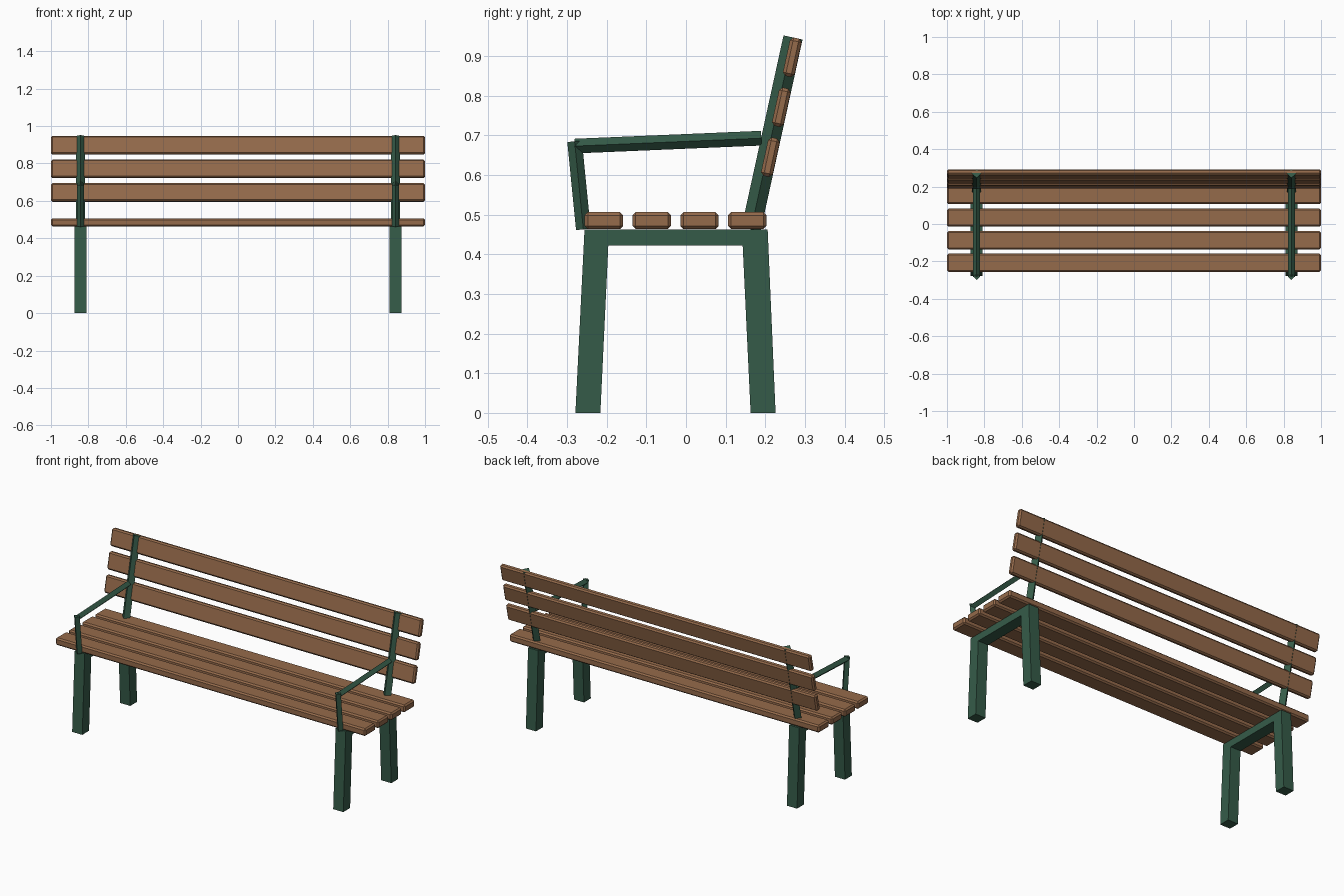
import bpy, bmesh, math
from mathutils import Matrix, Vector

if "Cube" in bpy.data.objects:
    bpy.data.objects.remove(bpy.data.objects["Cube"], do_unlink=True)


def material(name, rgb):
    mat = bpy.data.materials.new(name)
    mat.use_nodes = True
    mat.diffuse_color = (*rgb, 1)
    bsdf = next(n for n in mat.node_tree.nodes if n.type == 'BSDF_PRINCIPLED')
    bsdf.inputs["Base Color"].default_value = (*rgb, 1)
    return mat


wood = material("brown_wood", (0.30, 0.145, 0.07))
metal = material("green_metal", (0.036, 0.105, 0.066))


def finish(name, bm, mat):
    bmesh.ops.recalc_face_normals(bm, faces=bm.faces)
    mesh = bpy.data.meshes.new(name)
    bm.to_mesh(mesh)
    bm.free()
    mesh.materials.append(mat)
    obj = bpy.data.objects.new(name, mesh)
    bpy.context.collection.objects.link(obj)
    return obj


def slat(name, y, z, depth, height, tilt=0):
    """Full-length plank with chamfered edges, leaned back by tilt."""
    bm = bmesh.new()
    bmesh.ops.create_cube(bm, size=1, matrix=Matrix.Diagonal((2, depth, height, 1)))
    obj = finish(name, bm, wood)
    obj.location = (0, y, z)
    obj.rotation_euler.x = -tilt
    bevel = obj.modifiers.new("chamfer", 'BEVEL')
    bevel.width = 0.008
    bevel.segments = 1


def rod(name, x, start, end, radius):
    """Four-sided bar with its corners facing sideways, between two (y, z) points."""
    a, b = Vector((x, *start)), Vector((x, *end))
    d = b - a
    turn = Matrix.Rotation(math.atan2(-d.y, d.z), 4, 'X')
    bm = bmesh.new()
    bmesh.ops.create_cone(bm, cap_ends=True, segments=4, radius1=radius, radius2=radius,
                          depth=d.length, matrix=Matrix.Translation((a + b) / 2) @ turn)
    finish(name, bm, metal)


def leg_frame(name, x, width):
    """Splayed legs joined by a crossbar, extruded from a side profile."""
    profile = [(-0.279, 0), (-0.216, 0), (-0.196, 0.422), (0.143, 0.422),
               (0.163, 0), (0.226, 0), (0.206, 0.463), (-0.256, 0.463)]
    bm = bmesh.new()
    face = bm.faces.new([bm.verts.new((x - width / 2, y, z)) for y, z in profile])
    extruded = bmesh.ops.extrude_face_region(bm, geom=[face])["geom"]
    verts = [v for v in extruded if isinstance(v, bmesh.types.BMVert)]
    bmesh.ops.translate(bm, verts=verts, vec=(width, 0, 0))
    finish(name, bm, metal)


# Seat planks
for i in range(4):
    slat(f"seat_slat_{i + 1}", -0.207 + i * 0.1205, 0.485, 0.097, 0.043)

# Backrest planks, following the lean of the posts
post_bottom, post_top = Vector((0.164, 0.463)), Vector((0.27, 0.947))
lean = post_top - post_bottom
tilt = math.atan2(lean.x, lean.y)
for i in range(3):
    z = 0.645 + i * 0.126
    y = post_bottom.x + (z - post_bottom.y) * math.tan(tilt) + 0.009
    slat(f"back_slat_{i + 1}", y, z, 0.03, 0.099, tilt)

# Metal supports on both sides
for side, x in (("left", 0.842), ("right", -0.842)):
    leg_frame(f"{side}_leg_frame", x, 0.065)
    rod(f"{side}_back_post", x, post_bottom, post_top, 0.0245)
    rod(f"{side}_arm_upright", x, (-0.259, 0.463), (-0.281, 0.685), 0.0185)
    rod(f"{side}_armrest", x, (-0.281, 0.673), (0.19, 0.693), 0.0185)
